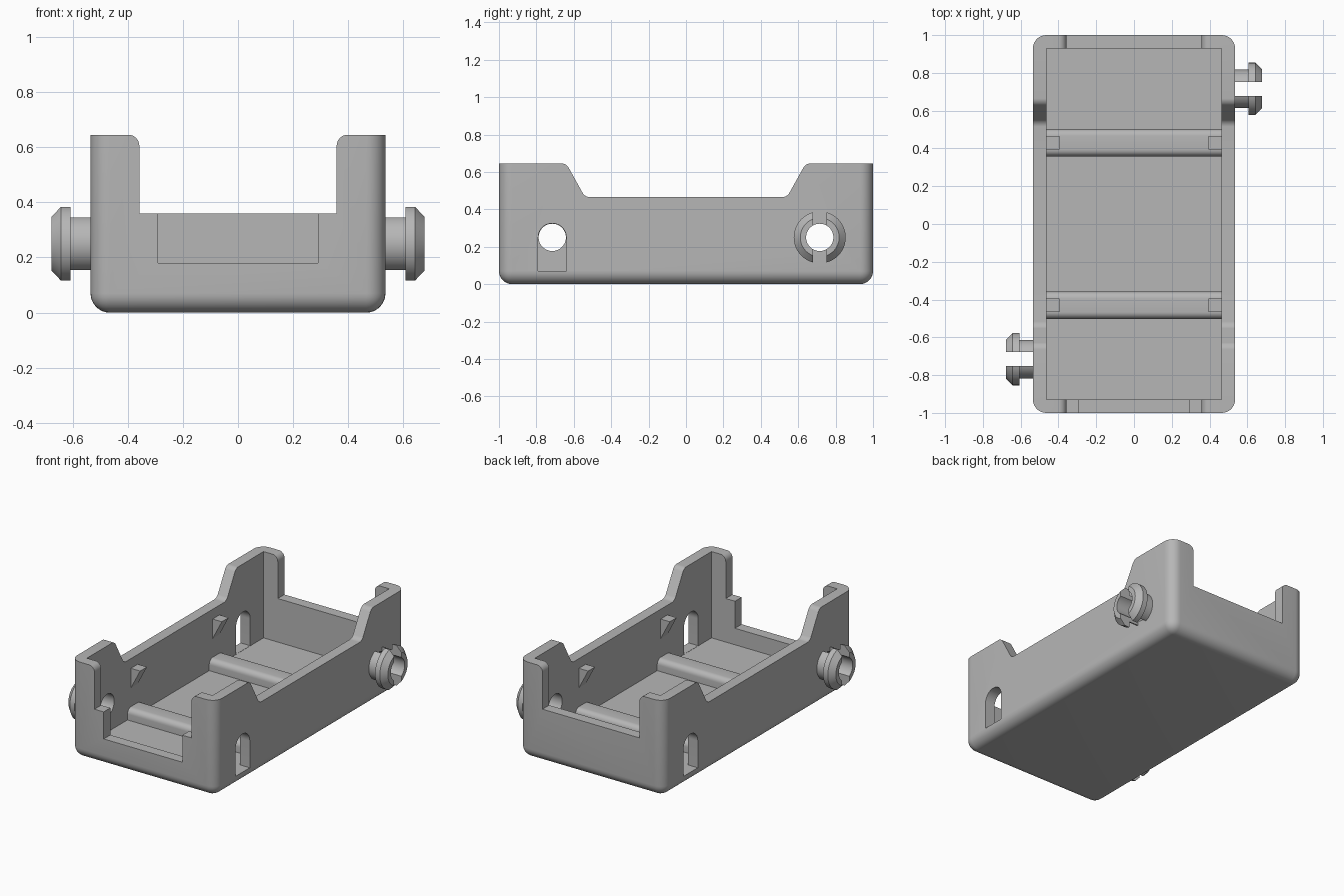
import bpy, bmesh, math
from mathutils import Matrix

cube = bpy.data.objects.get("Cube")
if cube:
    bpy.data.objects.remove(cube, do_unlink=True)

grey = bpy.data.materials.new("plain grey")
grey.use_nodes = True
COLOUR = (0.47, 0.47, 0.47, 1)
grey.diffuse_color = COLOUR
grey.node_tree.nodes["Principled BSDF"].inputs["Base Color"].default_value = COLOUR

LENGTH, WIDTH, HEIGHT = 1.0, 0.535, 0.645   # half length, half width, full height
INNER_X, INNER_Y, FLOOR = 0.463, 0.93, 0.07
PEG_Y, PEG_Z, BORE = 0.715, 0.25, 0.073


def finish(name, bm):
    bmesh.ops.recalc_face_normals(bm, faces=bm.faces)
    mesh = bpy.data.meshes.new(name)
    bm.to_mesh(mesh)
    bm.free()
    mesh.materials.append(grey)
    ob = bpy.data.objects.new(name, mesh)
    bpy.context.collection.objects.link(ob)
    return ob


def bevel(bm, test, size, segments=6):
    edges = [e for e in bm.edges if test(*(v.co for v in e.verts))]
    bmesh.ops.bevel(bm, geom=edges, offset=size, segments=segments,
                    profile=0.5, affect='EDGES', clamp_overlap=True)


def prism(name, points, axis, lo, hi, round_at=None, size=0.0):
    """Extrude a profile along x (points are y, z) or y (points are x, z)."""
    bm = bmesh.new()
    place = (lambda p, t: (t, *p)) if axis == 'x' else (lambda p, t: (p[0], t, p[1]))
    face = bm.faces.new([bm.verts.new(place(p, lo)) for p in points])
    ext = bmesh.ops.extrude_face_region(bm, geom=[face])
    k = 'xyz'.index(axis)
    for v in ext["geom"]:
        if isinstance(v, bmesh.types.BMVert):
            v.co[k] = hi
    if round_at:
        side = 1 - k
        bevel(bm, lambda a, b: abs(a[k] - b[k]) > 1e-4 and round_at(a[side], a.z), size)
    return finish(name, bm)


def rect(a0, a1, b0, b1):
    return [(a0, b0), (a1, b0), (a1, b1), (a0, b1)]


def cut(ob, *cutters):
    for c in cutters:
        mod = ob.modifiers.new("cut", 'BOOLEAN')
        mod.operation, mod.solver, mod.object = 'DIFFERENCE', 'EXACT', c
        bpy.context.view_layer.update()
        ev = ob.evaluated_get(bpy.context.evaluated_depsgraph_get())
        mesh = bpy.data.meshes.new_from_object(ev)
        ob.modifiers.clear()
        ob.data = mesh
        bpy.data.objects.remove(c, do_unlink=True)


def smooth(ob):
    bpy.ops.object.select_all(action='DESELECT')
    ob.select_set(True)
    bpy.context.view_layer.objects.active = ob
    bpy.ops.object.shade_smooth_by_angle(angle=math.radians(30))


def circle(cy, cz, r, start, end, n):
    return [(cy + r * math.cos(start + (end - start) * i / n),
             cz + r * math.sin(start + (end - start) * i / n)) for i in range(n + 1)]


# Tray body with rounded upright and bottom edges
bm = bmesh.new()
bmesh.ops.create_cube(bm, size=1, matrix=Matrix.Translation((0, 0, 0.4))
                      @ Matrix.Diagonal((2 * WIDTH, 2 * LENGTH, 0.8, 1)))
bevel(bm, lambda a, b: min(a.z, b.z) < 0.01, 0.07, 8)
tray = finish("tray", bm)

# Cavity
cut(tray, prism("cavity", rect(-INNER_X, INNER_X, FLOOR, 1), 'y', -INNER_Y, INNER_Y))

# Low side walls with sloped ends
half = [(0.54, 0.465), (0.64, HEIGHT), (1.2, HEIGHT), (1.2, 1)]
outline = half + [(-y, z) for y, z in reversed(half)]
cut(tray, prism("side_cut", outline, 'x', -1, 1, lambda y, z: abs(y) < 0.7, 0.024))

# Wide openings at both ends, with a deeper notch in the front
half = [(0.358, 0.36), (0.358, HEIGHT + 0.0005), (1, HEIGHT + 0.0005), (1, 1)]
outline = half + [(-x, z) for x, z in reversed(half)]
cut(tray,
    prism("end_cut", outline, 'y', -1.2, 1.2, lambda x, z: abs(x) < 0.5 and z > 0.5, 0.04),
    prism("front_notch", rect(-0.29, 0.29, 0.18, 0.5), 'y', -1.2, -0.8))

# Arched slots and peg bores, diagonally opposite
for s in (1, -1):
    arch = circle(-s * PEG_Y, PEG_Z, 0.075, 0, math.pi, 24)
    arch += [(-s * PEG_Y - 0.075, FLOOR + 0.001), (-s * PEG_Y + 0.075, FLOOR + 0.001)]
    bore = circle(s * PEG_Y, PEG_Z, BORE, 0, 2 * math.pi, 48)[:-1]
    lo, hi = sorted((s * 0.4, s * 0.7))
    cut(tray, prism("arch_cut", arch, 'x', lo, hi), prism("bore_cut", bore, 'x', lo, hi))
smooth(tray)

# Hollow snap pegs, split by an upright slit
PROFILE = [(0.525, BORE), (0.525, 0.102), (0.607, 0.102), (0.607, 0.139),
           (0.642, 0.139), (0.677, 0.104), (0.677, BORE)]
for s, side in ((1, "left"), (-1, "right")):
    bm = bmesh.new()
    verts = [bm.verts.new((s * x, s * PEG_Y, PEG_Z + r)) for x, r in PROFILE]
    loop = [bm.edges.new((a, b)) for a, b in zip(verts, verts[1:] + verts[:1])]
    bmesh.ops.spin(bm, geom=verts + loop, cent=(0, s * PEG_Y, PEG_Z), axis=(1, 0, 0),
                   angle=2 * math.pi, steps=48, use_merge=True)
    bmesh.ops.remove_doubles(bm, verts=bm.verts, dist=1e-5)
    peg = finish(side + "_peg", bm)
    lo, hi = sorted((s * WIDTH, s * 0.8))
    cut(peg, prism("slit", rect(s * PEG_Y - 0.037, s * PEG_Y + 0.037, 0, 0.5), 'x', lo, hi))
    smooth(peg)

# Rounded floor ridges, with a wedge catch on each wall above them
for y, end in ((-0.43, "front"), (0.43, "back")):
    smooth(prism(end + "_ridge", rect(y - 0.072, y + 0.072, FLOOR - 0.01, 0.145), 'x',
                 -INNER_X - 0.01, INNER_X + 0.01, lambda a, z: z > 0.1, 0.036))
    for s, side in ((1, "left"), (-1, "right")):
        wedge = [(s * 0.47, 0.4), (s * 0.395, 0.4), (s * INNER_X, 0.27), (s * 0.47, 0.27)]
        prism(f"{end}_{side}_catch", wedge, 'y', y - 0.036, y + 0.036)
